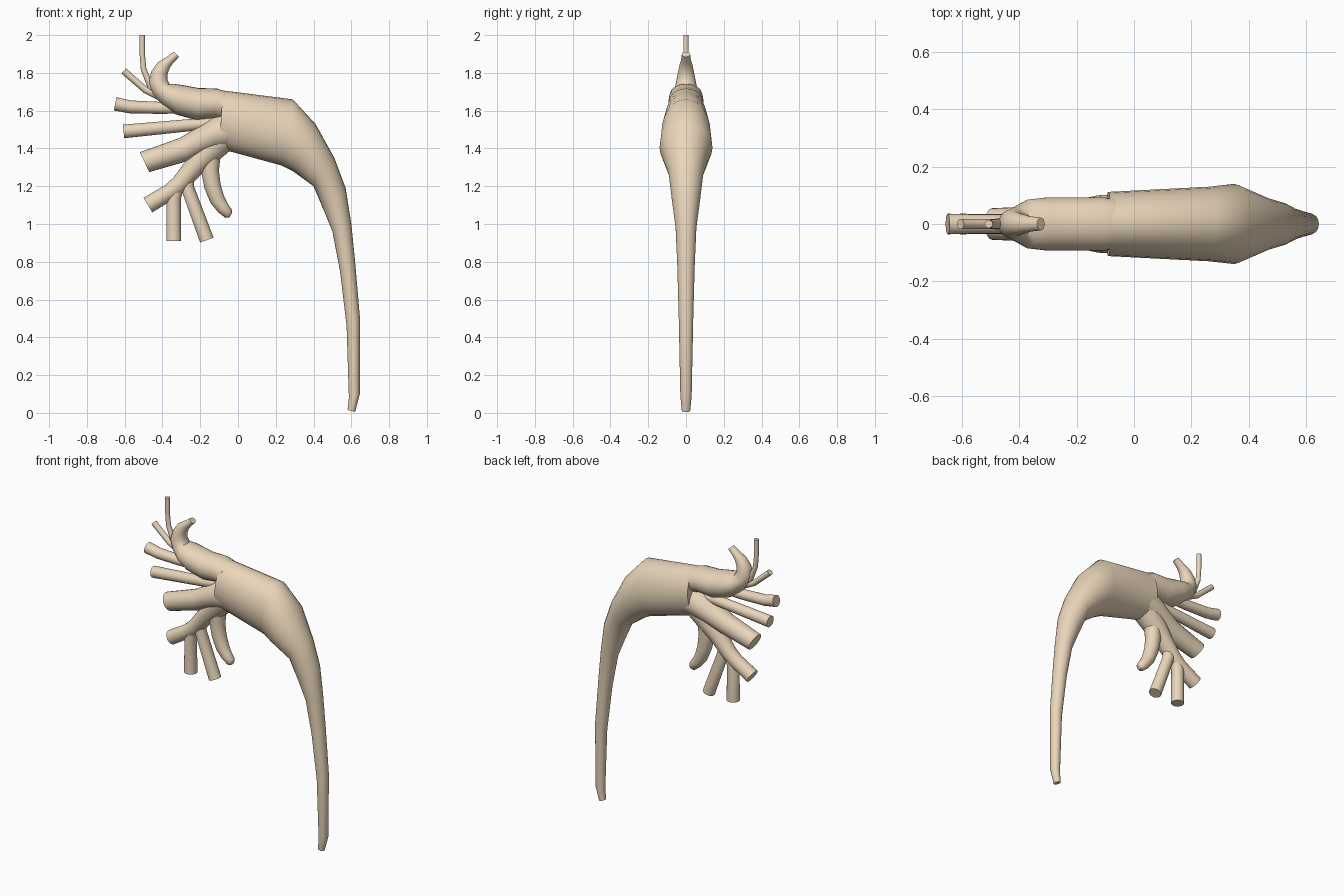
import bpy, bmesh, math
from mathutils import Vector

mat = bpy.data.materials.new("tan")
mat.diffuse_color = (0.82, 0.67, 0.49, 1)


def loft(name, rings, sides=24):
    """rings: (edge_a x, z, edge_b x, z, half width in y)"""
    bm = bmesh.new()
    loops = []
    for ax, az, bx, bz, ry in rings:
        a, b = Vector((ax, 0, az)), Vector((bx, 0, bz))
        c, u = (a + b) / 2, (a - b) / 2
        loops.append([bm.verts.new(c + u * math.cos(t) + Vector((0, ry * math.sin(t), 0)))
                      for t in (2 * math.pi * i / sides for i in range(sides))])
    for p, q in zip(loops, loops[1:]):
        for i in range(sides):
            j = (i + 1) % sides
            bm.faces.new((p[i], p[j], q[j], q[i]))
    bm.faces.new(loops[0][::-1])
    bm.faces.new(loops[-1])
    bmesh.ops.recalc_face_normals(bm, faces=bm.faces)
    me = bpy.data.meshes.new(name)
    bm.to_mesh(me)
    bm.free()
    me.materials.append(mat)
    ob = bpy.data.objects.new(name, me)
    bpy.context.collection.objects.link(ob)
    bpy.context.view_layer.objects.active = ob
    ob.select_set(True)
    bpy.ops.object.shade_smooth_by_angle(angle=math.radians(50))
    ob.select_set(False)


def tube(name, pts):
    """pts: (x, z, radius) along the centre line, mitred at the bends"""
    rings = []
    for i, (x, z, r) in enumerate(pts):
        d = Vector((0, 0))
        for p, q in zip(pts[max(i - 1, 0):i + 2], pts[max(i - 1, 0) + 1:i + 2]):
            d += Vector((q[0] - p[0], q[1] - p[1])).normalized()
        d.normalize()
        rings.append((x - d.y * r, z + d.x * r, x + d.y * r, z - d.x * r, r))
    loft(name, rings)


# main trunk, from the branching end down to the thin tail
loft("trunk", [
    (-0.08, 1.707, -0.10, 1.40, 0.112), (0.29, 1.66, 0.23, 1.31, 0.13),
    (0.41, 1.53, 0.29, 1.28, 0.14), (0.51, 1.35, 0.40, 1.20, 0.093),
    (0.57, 1.19, 0.455, 1.07, 0.075), (0.60, 1.00, 0.50, 0.96, 0.055),
    (0.62, 0.80, 0.54, 0.75, 0.046), (0.645, 0.51, 0.575, 0.46, 0.038),
    (0.645, 0.10, 0.587, 0.08, 0.030), (0.62, 0.005, 0.58, 0.015, 0.022)])

# thick upper branch that curls upward
loft("upper_branch", [
    (-0.06, 1.70, -0.07, 1.55, 0.09), (-0.11, 1.717, -0.13, 1.56, 0.093),
    (-0.21, 1.72, -0.22, 1.55, 0.093), (-0.29, 1.735, -0.33, 1.58, 0.092),
    (-0.34, 1.742, -0.40, 1.63, 0.085), (-0.362, 1.742, -0.455, 1.69, 0.06),
    (-0.372, 1.76, -0.474, 1.75, 0.052), (-0.374, 1.79, -0.458, 1.81, 0.043),
    (-0.362, 1.825, -0.425, 1.855, 0.035), (-0.345, 1.85, -0.385, 1.88, 0.027),
    (-0.312, 1.885, -0.338, 1.912, 0.022)])

# broad middle branch
loft("middle_branch", [
    (-0.06, 1.60, -0.04, 1.40, 0.105), (-0.13, 1.565, -0.12, 1.39, 0.10),
    (-0.21, 1.515, -0.18, 1.37, 0.085), (-0.31, 1.455, -0.26, 1.335, 0.065),
    (-0.52, 1.38, -0.47, 1.275, 0.055)])

# smaller branches
tube("top_twig", [(-0.40, 1.67, 0.02), (-0.46, 1.72, 0.018), (-0.50, 1.82, 0.015),
                  (-0.507, 1.90, 0.014), (-0.507, 2.0, 0.014)])
tube("side_twig", [(-0.40, 1.67, 0.022), (-0.49, 1.71, 0.018), (-0.605, 1.81, 0.018)])
tube("upper_finger", [(-0.28, 1.615, 0.03), (-0.42, 1.615, 0.032),
                      (-0.57, 1.62, 0.034), (-0.65, 1.636, 0.036)])
tube("straight_finger", [(-0.08, 1.54, 0.03), (-0.606, 1.49, 0.036)])
tube("lower_branch", [(-0.08, 1.46, 0.08), (-0.16, 1.38, 0.07), (-0.23, 1.305, 0.055),
                      (-0.31, 1.21, 0.047), (-0.36, 1.17, 0.044), (-0.477, 1.10, 0.045)])
tube("lower_finger_middle", [(-0.29, 1.25, 0.035), (-0.325, 1.19, 0.037),
                             (-0.34, 1.14, 0.038), (-0.34, 0.91, 0.039)])
tube("lower_finger_inner", [(-0.255, 1.29, 0.03), (-0.27, 1.20, 0.036), (-0.165, 0.915, 0.038)])
tube("hooked_finger", [(-0.13, 1.45, 0.055), (-0.145, 1.36, 0.052), (-0.148, 1.28, 0.047),
                       (-0.135, 1.20, 0.044), (-0.11, 1.13, 0.040),
                       (-0.08, 1.085, 0.034), (-0.05, 1.055, 0.028), (-0.038, 1.048, 0.015)])
